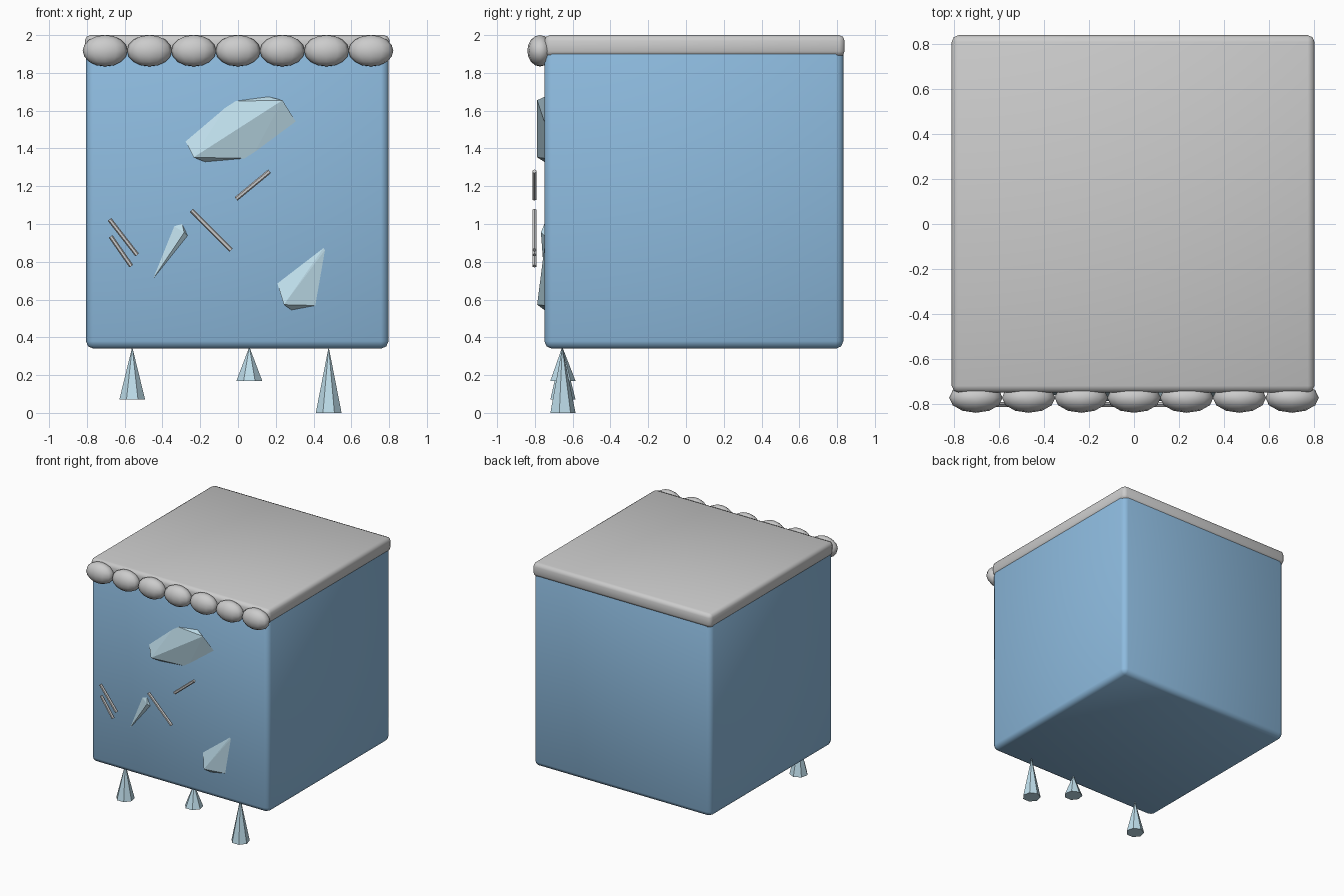
import bpy, bmesh
from mathutils import Vector

if "Cube" in bpy.data.objects:
    bpy.data.objects.remove(bpy.data.objects["Cube"])


def material(name, rgb):
    m = bpy.data.materials.new(name)
    m.diffuse_color = (*rgb, 1)
    m.use_nodes = True
    m.node_tree.nodes["Principled BSDF"].inputs["Base Color"].default_value = m.diffuse_color
    return m


ICE = material("ice_blue", (0.27, 0.50, 0.74))
PALE = material("pale_ice", (0.52, 0.73, 0.83))


def finish(bm, name, mat=None, smooth=False):
    bmesh.ops.recalc_face_normals(bm, faces=bm.faces)
    for f in bm.faces:
        f.smooth = smooth
    mesh = bpy.data.meshes.new(name)
    bm.to_mesh(mesh)
    bm.free()
    ob = bpy.data.objects.new(name, mesh)
    bpy.context.collection.objects.link(ob)
    if mat:
        mesh.materials.append(mat)
    return ob


def rounded_box(name, lo, hi, bevel, mat=None):
    lo, hi = Vector(lo), Vector(hi)
    bm = bmesh.new()
    bmesh.ops.create_cube(bm, size=1)
    for v in bm.verts:
        v.co = (lo + hi) / 2 + v.co * (hi - lo)
    bmesh.ops.bevel(bm, geom=bm.edges[:], offset=bevel, segments=2,
                    profile=0.5, affect='EDGES')
    return finish(bm, name, mat, True)


def crystal(name, base, ridge):
    # hull of an outline sunk in the front face and raised ridge points
    bm = bmesh.new()
    for x, z in base:
        bm.verts.new((x, -0.745, z))
    for p in ridge:
        bm.verts.new(p)
    bmesh.ops.convex_hull(bm, input=bm.verts[:])
    bmesh.ops.dissolve_limit(bm, angle_limit=0.01, verts=bm.verts[:], edges=bm.edges[:])
    return finish(bm, name, PALE)


# ice block and snow slab on top
rounded_box("ice_block", (-0.805, -0.75, 0.34), (0.797, 0.833, 1.95), 0.04, ICE)
rounded_box("snow_cap", (-0.811, -0.75, 1.885), (0.803, 0.84, 2.0), 0.03)

# row of snow lumps along the front edge
for i in range(7):
    bm = bmesh.new()
    bmesh.ops.create_uvsphere(bm, u_segments=12, v_segments=8, radius=1)
    bmesh.ops.scale(bm, vec=(0.119, 0.067, 0.083), verts=bm.verts)
    bmesh.ops.translate(bm, vec=((i - 3) * 0.2345, -0.773, 1.917), verts=bm.verts)
    finish(bm, f"snow_lump_{i + 1}", None, True)

# icicles: tips meet the block, wide ends down
for i, (x, z) in enumerate([(-0.56, 0.07), (0.06, 0.17), (0.48, 0.0)]):
    top = 0.35
    bm = bmesh.new()
    bmesh.ops.create_cone(bm, cap_ends=True, segments=7, radius1=0.07,
                          radius2=0, depth=top - z)
    bmesh.ops.translate(bm, vec=(x, -0.655, (top + z) / 2), verts=bm.verts)
    bmesh.ops.remove_doubles(bm, verts=bm.verts[:], dist=0.0001)
    finish(bm, f"icicle_{i + 1}", PALE)

# faceted crystals on the front
crystal("upper_crystal",
        [(-.045, 1.65), (-.283, 1.448), (-.167, 1.326), (.071, 1.347),
         (.315, 1.528), (.151, 1.676)],
        [(.235, -.788, 1.655), (-.235, -.788, 1.353)])
crystal("left_crystal",
        [(-.495, .642), (-.352, .997), (-.299, 1.013), (-.262, .934)],
        [(-.285, -.768, .955)])
crystal("right_crystal",
        [(.204, .70), (.48, .912), (.489, .90), (.431, .568), (.288, .541)],
        [(.243, -.788, .573)])

# thin scratch rods just in front of the block
rods = [(-.68, 1.024, -.534, .836), (-.674, .934, -.565, .777),
        (-.246, 1.072, -.037, .862), (-.01, 1.133, .167, 1.279)]
for i, (x1, z1, x2, z2) in enumerate(rods):
    a, b = Vector((x1, -0.803, z1)), Vector((x2, -0.803, z2))
    bm = bmesh.new()
    bmesh.ops.create_cone(bm, cap_ends=True, segments=6, radius1=0.012,
                          radius2=0.012, depth=(b - a).length)
    rot = (b - a).to_track_quat('Z', 'Y').to_matrix()
    bmesh.ops.rotate(bm, matrix=rot, verts=bm.verts)
    bmesh.ops.translate(bm, vec=(a + b) / 2, verts=bm.verts)
    finish(bm, f"scratch_{i + 1}")
